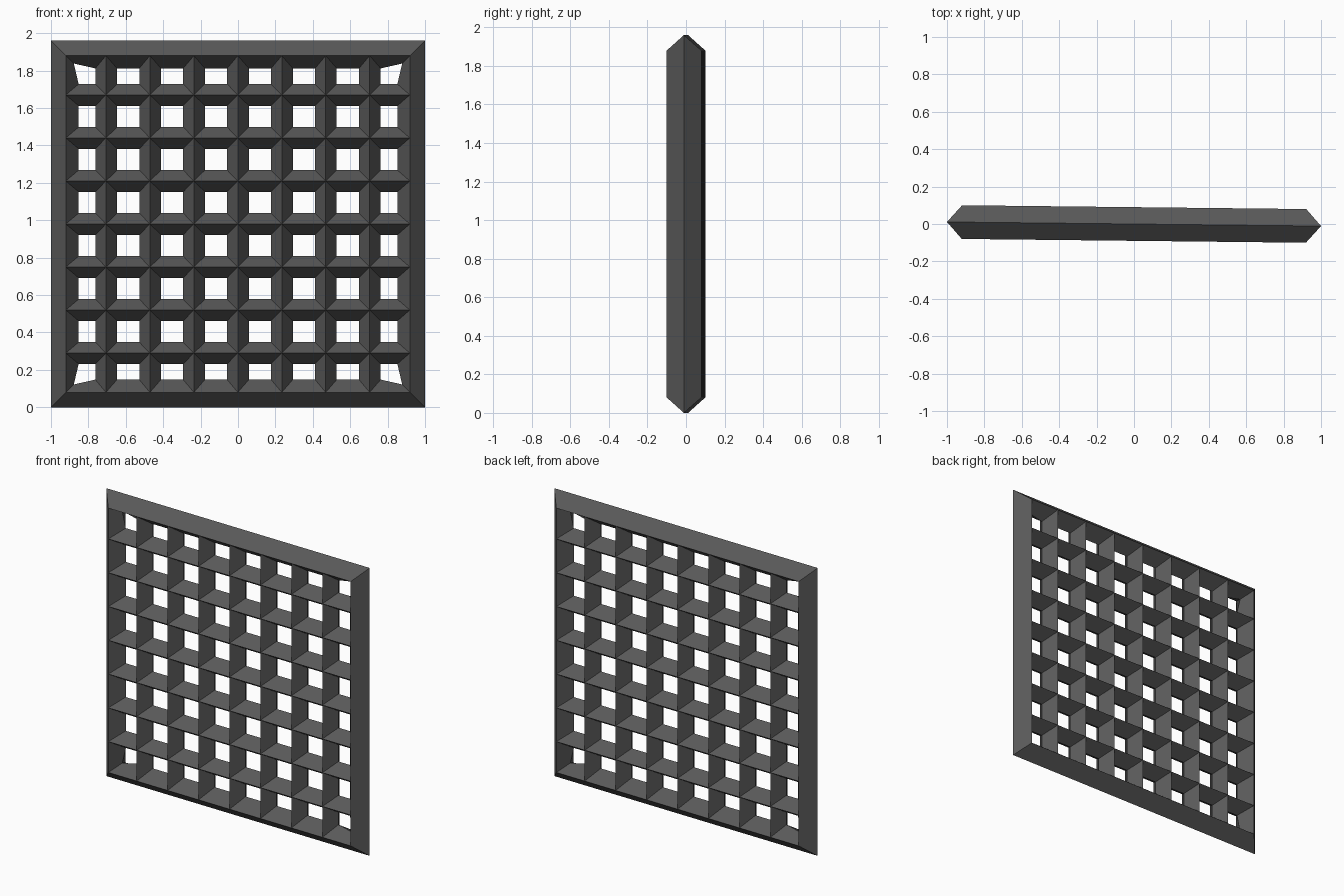
import bpy
import bmesh

cube = bpy.data.objects.get("Cube")
if cube:
    bpy.data.objects.remove(cube, do_unlink=True)

HEIGHT, DEPTH, TILT = 1.96, 0.09, -0.011
RIM, BAR, RIM_INNER, CORNER = 0.08, 0.058, 0.068, 0.042
MID = HEIGHT / 2

iron = bpy.data.materials.new("dark grey iron")
iron.use_nodes = True
colour = (0.1, 0.1, 0.1, 1)
iron.diffuse_color = colour
bsdf = next(n for n in iron.node_tree.nodes if n.type == "BSDF_PRINCIPLED")
bsdf.inputs["Base Color"].default_value = colour


def rectangle(bm, x0, x1, z0, z1, y):
    return [bm.verts.new((x, y, z)) for x, z in ((x0, z0), (x1, z0), (x1, z1), (x0, z1))]


def bridge(bm, a, b):
    for i in range(4):
        j = (i + 1) % 4
        bm.faces.new((a[i], a[j], b[j], b[i]))


def finish(bm, name):
    bmesh.ops.remove_doubles(bm, verts=bm.verts, dist=0.0005)
    mesh = bpy.data.meshes.new(name)
    bm.to_mesh(mesh)
    bm.free()
    mesh.materials.append(iron)
    obj = bpy.data.objects.new(name, mesh)
    obj.rotation_euler.z = TILT
    bpy.context.collection.objects.link(obj)


# Outer frame: two sloping bands meeting in a pointed outer edge
bm = bmesh.new()
front, back = [rectangle(bm, RIM - 1, 1 - RIM, RIM, HEIGHT - RIM, y) for y in (-DEPTH, DEPTH)]
edge = rectangle(bm, -1, 1, 0, HEIGHT, 0)
bridge(bm, edge, front)
bridge(bm, back, edge)
finish(bm, "outer_frame")

# Lattice: each opening narrows from both sides to a hole in the middle
xs = [RIM - 1] + [0.235 * i for i in range(-3, 4)] + [1 - RIM]
zs = [RIM] + [MID + 0.23 * i for i in range(-3, 4)] + [HEIGHT - RIM]
last = len(xs) - 2
bm = bmesh.new()
for i in range(last + 1):
    for k in range(last + 1):
        x0, x1, z0, z1 = xs[i], xs[i + 1], zs[k], zs[k + 1]
        front, back = [rectangle(bm, x0, x1, z0, z1, y) for y in (-DEPTH, DEPTH)]
        hole = rectangle(bm,
                         x0 + (RIM_INNER if i == 0 else BAR),
                         x1 - (RIM_INNER if i == last else BAR),
                         z0 + (RIM_INNER if k == 0 else BAR),
                         z1 - (RIM_INNER if k == last else BAR), 0)
        # The four outermost hole corners are drawn out towards the frame
        if i in (0, last) and k in (0, last):
            v = max(hole, key=lambda p: abs(p.co.x) + abs(p.co.z - MID))
            pull = RIM_INNER - CORNER
            v.co.x += pull if i else -pull
            v.co.z += pull if k else -pull
        bridge(bm, front, hole)
        bridge(bm, hole, back)
finish(bm, "lattice_bars")
